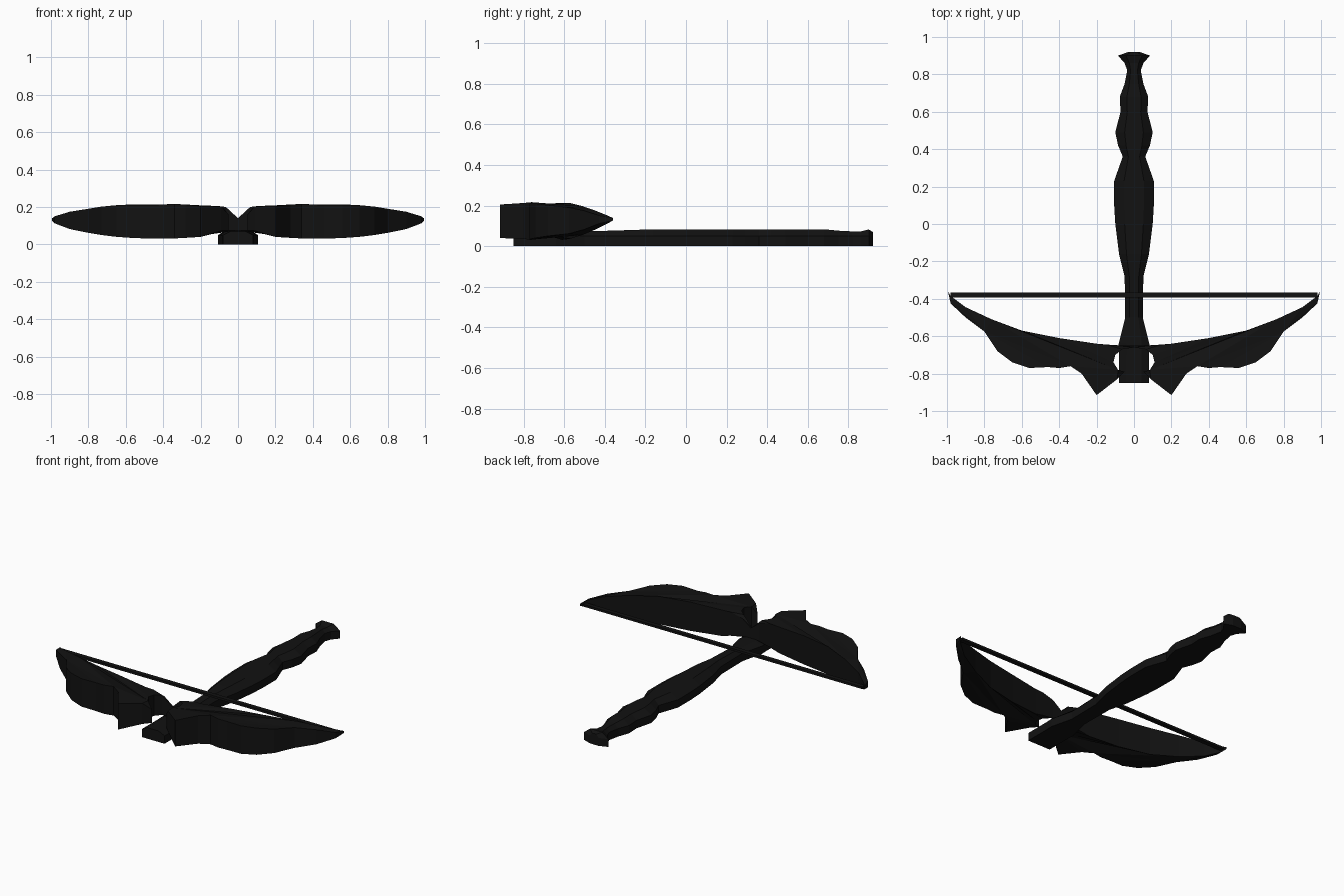
import bpy, bmesh

if "Cube" in bpy.data.objects:
    bpy.data.objects.remove(bpy.data.objects["Cube"])

black = bpy.data.materials.new("black")
black.diffuse_color = (0.006, 0.006, 0.006, 1)
black.use_nodes = True
black.node_tree.nodes["Principled BSDF"].inputs["Base Color"].default_value = black.diffuse_color


def finish(name, bm):
    bmesh.ops.recalc_face_normals(bm, faces=bm.faces)
    mesh = bpy.data.meshes.new(name)
    bm.to_mesh(mesh)
    bm.free()
    mesh.materials.append(black)
    obj = bpy.data.objects.new(name, mesh)
    bpy.context.collection.objects.link(obj)
    return obj


def lerp(table, x):
    for (x0, *a), (x1, *b) in zip(table, table[1:]):
        if x <= x1:
            t = (x - x0) / (x1 - x0)
            return [p + (q - p) * t for p, q in zip(a, b)]
    return table[-1][1:]


# Stock: wavy half-widths along y, flat base and chamfered top
stock = [(-.85, .08), (-.7, .08), (-.64, .082), (-.5, .047), (-.28, .05),
         (-.16, .08), (0, .1), (.1, .106), (.23, .106), (.29, .085), (.36, .06),
         (.42, .085), (.49, .1), (.6, .072), (.68, .076), (.75, .05),
         (.82, .036), (.86, .05), (.9, .085), (.92, .03)]
top_z = [(-.85, .07), (-.4, .073), (-.2, .083), (.68, .083), (.78, .073),
         (.86, .072), (.9, .082), (.92, .07)]
bm = bmesh.new()
rings = []
for y, w in stock:
    t = lerp(top_z, y)[0]
    section = [(-w, 0), (w, 0), (w, .05), (.5 * w, t), (-.5 * w, t), (-w, .05)]
    rings.append([bm.verts.new((x, y, z)) for x, z in section])
for a, b in zip(rings, rings[1:]):
    for i in range(6):
        j = (i + 1) % 6
        bm.faces.new((a[i], a[j], b[j], b[i]))
bm.faces.new(rings[0])
bm.faces.new(rings[-1])
finish("stock", bm)

# Bow: plan outline of one limb, with depth that varies along x, then mirrored
outline = [(0, -.65), (.06, -.65), (.14, -.645), (.2, -.64), (.4, -.61), (.6, -.57),
           (.76, -.51), (.9, -.445), (.98, -.385), (.995, -.36), (.98, -.425),
           (.9, -.5), (.8, -.575), (.73, -.68), (.65, -.74), (.56, -.77),
           (.46, -.765), (.4, -.77), (.34, -.76), (.28, -.8), (.2, -.915),
           (.09, -.83), (.05, -.79), (.085, -.78), (.11, -.74), (.1, -.7),
           (.065, -.67), (0, -.66)]
depth = [(0, .075, .14), (.045, .075, .145), (.065, .075, .2), (.12, .07, .207),
         (.15, .048, .205), (.2, .04, .205), (.33, .032, .217), (.45, .03, .21),
         (.6, .036, .212), (.7, .045, .207), (.82, .065, .187), (.96, .095, .165),
         (1, .13, .135)]
bm = bmesh.new()
low, high = [], []
for x, y in outline:
    lo, hi = lerp(depth, x)
    low.append(bm.verts.new((x, y, lo)))
    high.append(bm.verts.new((x, y, hi)))
n = len(outline)
for i in range(n - 1):
    j = i + 1
    bm.faces.new((low[i], low[j], high[j], high[i]))
caps = [bm.faces.new(low), bm.faces.new(high)]
bmesh.ops.triangulate(bm, faces=caps, ngon_method='EAR_CLIP')
bow = finish("bow_limbs", bm)
bow.modifiers.new("mirror", 'MIRROR')

# Bowstring: thin flat strip between the tips
bpy.ops.mesh.primitive_cube_add(size=1, location=(0, -.38, .13))
string = bpy.context.object
string.name = "bowstring"
string.scale = (1.96, .028, .014)
string.data.materials.append(black)
